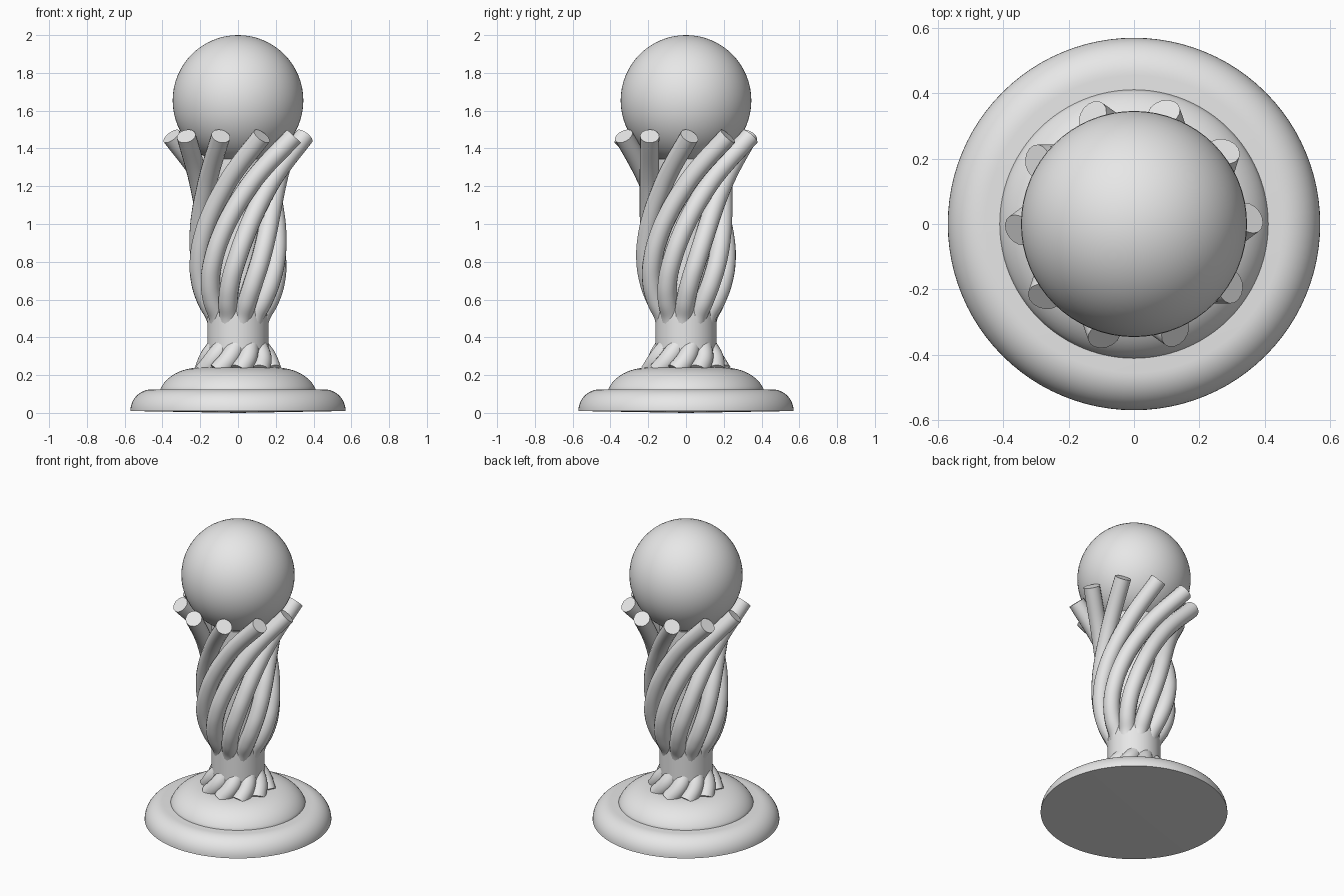
import bpy, bmesh, math
from mathutils import Matrix, Vector

cube = bpy.data.objects.get("Cube")
if cube:
    bpy.data.objects.remove(cube, do_unlink=True)

grey = bpy.data.materials.new("plain grey")
grey.use_nodes = True
grey.diffuse_color = (0.8, 0.8, 0.8, 1)
grey.node_tree.nodes["Principled BSDF"].inputs["Base Color"].default_value = (0.8, 0.8, 0.8, 1)


def smooth(obj, angle=40):
    bpy.ops.object.select_all(action='DESELECT')
    obj.select_set(True)
    bpy.context.view_layer.objects.active = obj
    bpy.ops.object.shade_smooth_by_angle(angle=math.radians(angle))


def make_object(name, bm):
    bmesh.ops.recalc_face_normals(bm, faces=bm.faces)
    mesh = bpy.data.meshes.new(name)
    bm.to_mesh(mesh)
    bm.free()
    mesh.materials.append(grey)
    obj = bpy.data.objects.new(name, mesh)
    bpy.context.collection.objects.link(obj)
    smooth(obj)
    return obj


def lathe(name, profile, steps=96):
    """Turn a list of (radius, height) points around the z axis."""
    bm = bmesh.new()
    verts = [bm.verts.new((r, 0, z)) for r, z in profile]
    edges = [bm.edges.new(pair) for pair in zip(verts, verts[1:])]
    bmesh.ops.spin(bm, geom=verts + edges, cent=(0, 0, 0), axis=(0, 0, 1),
                   angle=math.tau, steps=steps)
    bmesh.ops.remove_doubles(bm, verts=bm.verts, dist=1e-5)
    return make_object(name, bm)


def arc(cx, cz, rx, rz, start, end, count=12):
    """Points along an elliptical arc, angles in degrees."""
    angles = [math.radians(start + (end - start) * i / count) for i in range(count + 1)]
    return [(cx + rx * math.cos(a), cz + rz * math.sin(a)) for a in angles]


# Stepped round foot: rounded plinth and low dome
lathe("base_plinth", [(0, 0)] + arc(0.455, 0.01, 0.115, 0.115, 0, 90) + [(0, 0.125)])
lathe("base_dome", [(0, 0.1), (0.41, 0.1)] + arc(0.2, 0.08, 0.22, 0.16, 16, 90) + [(0, 0.24)])

# Plain central column
lathe("column", [(0, 0.2), (0.162, 0.2), (0.162, 1.345), (0, 1.345)], 48)

# Ball on top
bm = bmesh.new()
bmesh.ops.create_uvsphere(bm, u_segments=64, v_segments=32, radius=0.346,
                          matrix=Matrix.Translation((0, 0, 1.654)))
make_object("ball", bm)

# Strand centre line: height, distance from axis, twist in degrees behind the tip
STRAND = [(0.22, 0.19, -163), (0.29, 0.155, -146), (0.38, 0.105, -129),
          (0.5, 0.117, -118), (0.6, 0.168, -111), (0.7, 0.2, -104),
          (0.82, 0.213, -94), (0.95, 0.207, -81), (1.06, 0.197, -66),
          (1.16, 0.197, -48), (1.265, 0.222, -28), (1.465, 0.353, 0)]


def strand(name, tip_angle):
    curve = bpy.data.curves.new(name, 'CURVE')
    curve.dimensions = '3D'
    curve.bevel_depth = 0.051
    curve.bevel_resolution = 6
    curve.resolution_u = 8
    curve.use_fill_caps = True
    spline = curve.splines.new('BEZIER')
    spline.bezier_points.add(len(STRAND) - 1)
    for point, (z, r, twist) in zip(spline.bezier_points, STRAND):
        a = math.radians(tip_angle + twist)
        point.co = Vector((r * math.cos(a), r * math.sin(a), z))
        point.handle_left_type = point.handle_right_type = 'AUTO'
    curve.materials.append(grey)
    obj = bpy.data.objects.new(name, curve)
    bpy.context.collection.objects.link(obj)
    bpy.ops.object.select_all(action='DESELECT')
    obj.select_set(True)
    bpy.context.view_layer.objects.active = obj
    bpy.ops.object.convert(target='MESH')
    smooth(bpy.context.view_layer.objects.active)


# Ten twisted strands that open out to cradle the ball
for i in range(10):
    strand(f"strand_{i + 1}", 3 + 36 * i)
